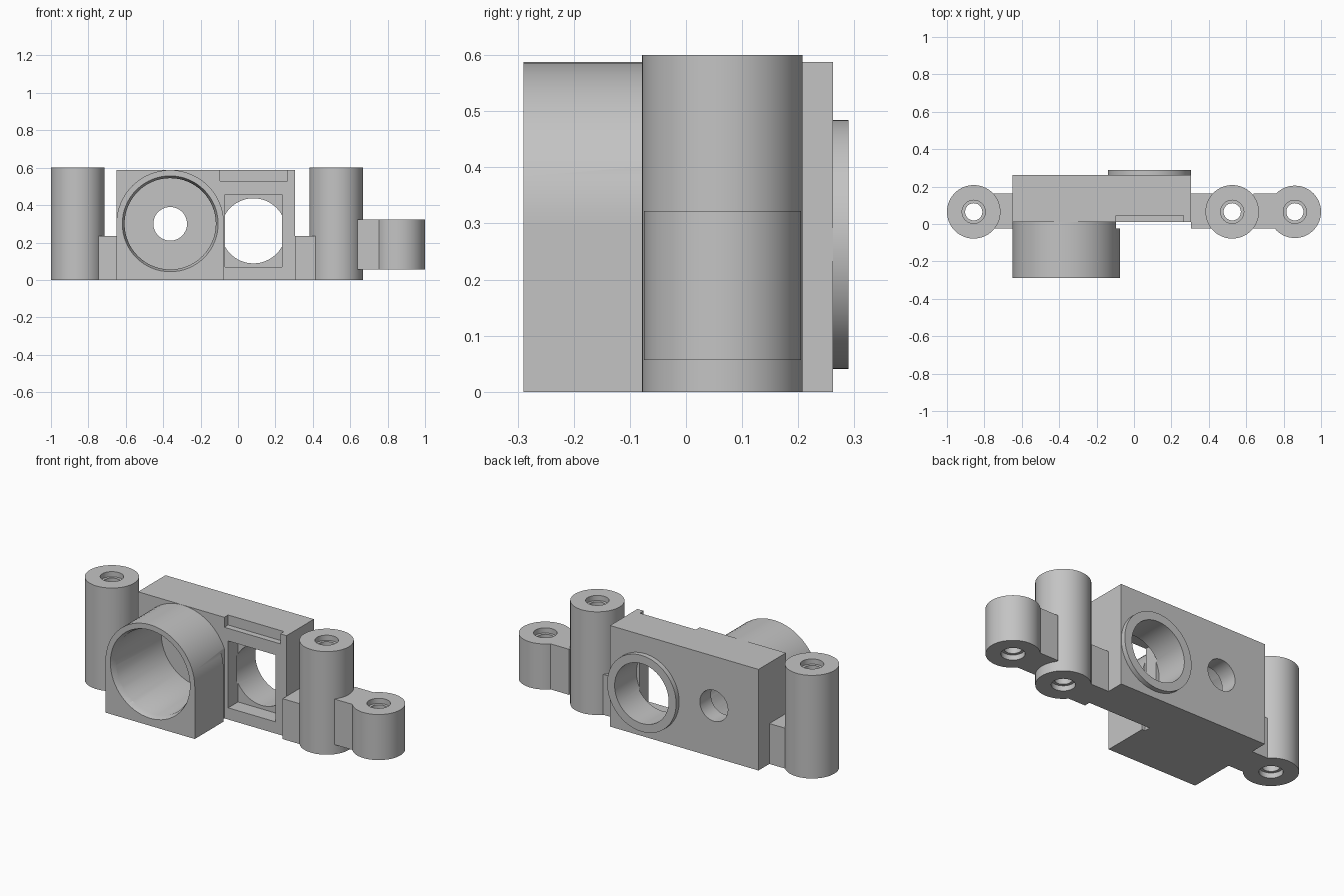
import bpy, math

cube = bpy.data.objects.get("Cube")
if cube:
    bpy.data.objects.remove(cube, do_unlink=True)

grey = bpy.data.materials.new("plain grey")
grey.use_nodes = True
colour = (0.55, 0.55, 0.55, 1)
grey.diffuse_color = colour
grey.node_tree.nodes["Principled BSDF"].inputs["Base Color"].default_value = colour


def finish(name):
    ob = bpy.context.object
    ob.name = name
    ob.data.materials.append(grey)
    return ob


def box(name, x, y, z):
    """Box from three (low, high) ranges."""
    spans = (x, y, z)
    bpy.ops.mesh.primitive_cube_add(size=1, location=[(a + b) / 2 for a, b in spans])
    ob = finish(name)
    ob.scale = [b - a for a, b in spans]
    bpy.ops.object.transform_apply(location=False, rotation=False, scale=True)
    return ob


def rod(name, axis, u, v, lo, hi, r, r_hi=None):
    """Cylinder or cone along y (u=x, v=z) or z (u=x, v=y)."""
    mid = (lo + hi) / 2
    along_y = axis == "y"
    bpy.ops.mesh.primitive_cone_add(
        vertices=64, radius1=r, radius2=r if r_hi is None else r_hi, depth=hi - lo,
        location=(u, mid, v) if along_y else (u, v, mid),
        rotation=(-math.pi / 2 if along_y else 0, 0, 0))
    ob = finish(name)
    bpy.ops.object.transform_apply(location=False, rotation=True, scale=False)
    return ob


def combine(base, others, operation):
    """Boolean each object into the base and drop it."""
    bpy.ops.object.select_all(action="DESELECT")
    bpy.context.view_layer.objects.active = base
    base.select_set(True)
    for other in others:
        mod = base.modifiers.new("join", "BOOLEAN")
        mod.operation = operation
        mod.solver = "EXACT"
        mod.object = other
        bpy.ops.object.modifier_apply(modifier=mod.name)
        bpy.data.objects.remove(other, do_unlink=True)
    return base


def smooth(ob):
    bpy.ops.object.select_all(action="DESELECT")
    bpy.context.view_layer.objects.active = ob
    ob.select_set(True)
    bpy.ops.object.shade_smooth_by_angle(angle=math.radians(30))


# Main block, barrel with square foot, and rear collar
tube_x, tube_z = -0.3625, 0.30
eye_x, eye_z = 0.0825, 0.2625
body = box("body", (-0.65, 0.305), (0.01, 0.262), (0, 0.588))
combine(body, [
    rod("barrel", "y", tube_x, tube_z, -0.29, 0.1, 0.2875),
    box("barrel_foot", (-0.65, -0.075), (-0.29, 0.1), (0, tube_z)),
    rod("rear_collar", "y", eye_x, eye_z, 0.2, 0.29, 0.222),
], "UNION")

# Bores, window pocket, board slot and top notch
combine(body, [
    rod("bore", "y", tube_x, tube_z, -0.4, 0.16, 0.244),
    rod("bore_mouth", "y", tube_x, tube_z, -0.292, -0.255, 0.257, 0.243),
    rod("small_hole", "y", tube_x, tube_z, 0.1, 0.4, 0.09),
    box("pocket", (-0.07, 0.235), (-0.1, 0.1), (0.068, 0.457)),
    rod("eye_hole", "y", eye_x, eye_z, 0.09, 0.4, 0.174),
    box("board_slot", (-0.095, 0.265), (-0.025, 0.01), (-0.1, 0.7)),
    box("top_notch", (-0.095, 0.265), (-0.024, 0.045), (0.53, 0.7)),
], "DIFFERENCE")
smooth(body)

# Screw posts with countersunk through holes, each with its connecting arm
post_y = 0.065
arm_y = (-0.025, 0.162)
posts = [
    ("right_post", -0.857, 0.143, 0, 0.6, (-0.80, -0.65), (0, 0.235)),
    ("left_post", 0.525, 0.143, 0, 0.6, (0.305, 0.45), (0, 0.235)),
    ("outer_left_post", 0.86, 0.14, 0.057, 0.322, (0.64, 0.80), (0.057, 0.322)),
]
for name, x, r, lo, hi, arm_x, arm_z in posts:
    post = rod(name, "z", x, post_y, lo, hi, r)
    combine(post, [box("arm", arm_x, arm_y, arm_z)], "UNION")
    combine(post, [
        rod("screw_hole", "z", x, post_y, -0.2, 0.8, 0.046),
        rod("top_recess", "z", x, post_y, hi - 0.03, hi + 0.1, 0.062),
        rod("bottom_recess", "z", x, post_y, lo - 0.1, lo + 0.03, 0.062),
    ], "DIFFERENCE")
    smooth(post)
